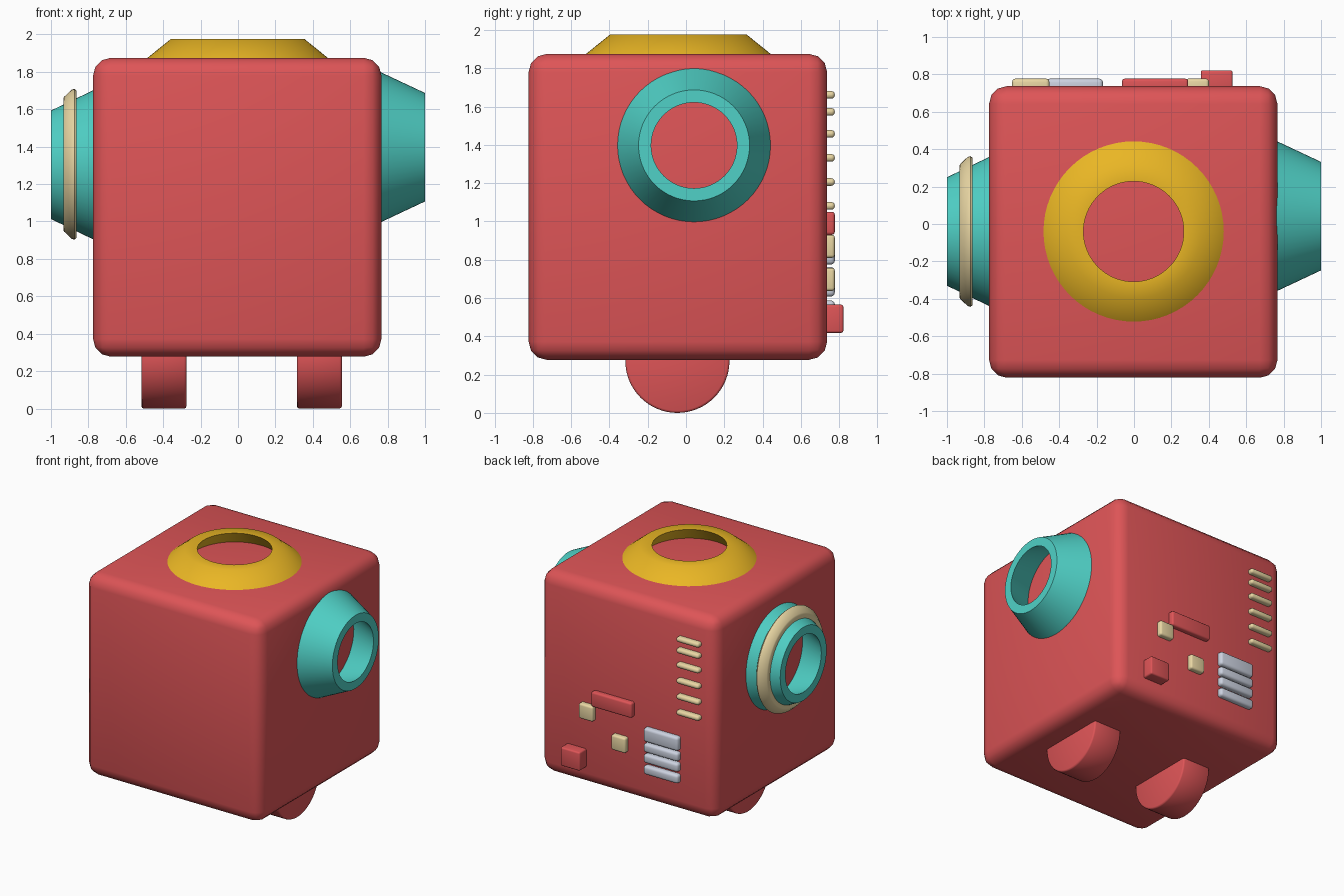
import bpy, bmesh, math
from mathutils import Matrix, Vector

if "Cube" in bpy.data.objects:
    bpy.data.objects.remove(bpy.data.objects["Cube"])


def material(name, rgb):
    m = bpy.data.materials.new(name)
    m.diffuse_color = (*rgb, 1)
    m.use_nodes = True
    m.node_tree.nodes["Principled BSDF"].inputs["Base Color"].default_value = m.diffuse_color
    return m


RED = material("red", (0.73, 0.09, 0.095))
TEAL = material("teal", (0.08, 0.64, 0.57))
GOLD = material("gold", (0.82, 0.47, 0.018))
CREAM = material("cream", (0.82, 0.68, 0.37))
STEEL = material("steel", (0.60, 0.64, 0.74))


def finish(bm, name, mat, angle=40):
    bmesh.ops.recalc_face_normals(bm, faces=bm.faces)
    me = bpy.data.meshes.new(name)
    bm.to_mesh(me)
    bm.free()
    me.materials.append(mat)
    ob = bpy.data.objects.new(name, me)
    bpy.context.collection.objects.link(ob)
    bpy.ops.object.select_all(action='DESELECT')
    ob.select_set(True)
    bpy.context.view_layer.objects.active = ob
    bpy.ops.object.shade_smooth_by_angle(angle=math.radians(angle))
    return ob


def box(name, mat, x, y, z, bevel, segments=3):
    """Bevelled box from (min, max) ranges."""
    bm = bmesh.new()
    ranges = (x, y, z)
    size = [b - a for a, b in ranges]
    mid = Vector([(a + b) / 2 for a, b in ranges])
    bmesh.ops.create_cube(bm, size=1, matrix=Matrix.Translation(mid) @ Matrix.Diagonal((*size, 1)))
    bmesh.ops.bevel(bm, geom=bm.edges[:], offset=bevel, segments=segments,
                    profile=0.5, affect='EDGES')
    return finish(bm, name, mat)


def ring(name, mat, profile, centre, axis, angle=40, steps=64):
    """Closed (radius, height) profile spun around an axis."""
    bm = bmesh.new()
    loops = []
    for i in range(steps):
        a = math.tau * i / steps
        loops.append([bm.verts.new((r * math.cos(a), r * math.sin(a), h)) for r, h in profile])
    n = len(profile)
    for i in range(steps):
        p, q = loops[i], loops[(i + 1) % steps]
        for j in range(n):
            k = (j + 1) % n
            bm.faces.new((p[j], q[j], q[k], p[k]))
    turn = Vector((0, 0, 1)).rotation_difference(Vector(axis)).to_matrix().to_4x4()
    bm.transform(Matrix.Translation(centre) @ turn)
    return finish(bm, name, mat, angle)


# Main body
box("body", RED, (-0.775, 0.767), (-0.822, 0.737), (0.277, 1.875), 0.095)

# Collar on top: a hollow shell, softly shaded across its shoulder
ring("top_collar", GOLD, [(0.482, 1.86), (0.482, 1.875), (0.358, 1.975), (0.268, 1.975), (0.345, 1.86)],
     (-0.002, -0.04, 0), (0, 0, 1), 45)

# Side sockets: tapered tubes, wider inside towards the body
ring("right_socket", TEAL, [(0.405, 0.755), (0.29, 1.0), (0.224, 1.0), (0.315, 0.755)],
     (0, 0.042, 1.397), (1, 0, 0))
ring("left_socket", TEAL, [(0.403, 0.765), (0.29, 1.0), (0.224, 1.0), (0.315, 0.765)],
     (0, -0.04, 1.303), (-1, 0, 0))
ring("left_socket_band", CREAM,
     [(0.31, 0.864), (0.395, 0.864), (0.403, 0.875), (0.398, 0.89), (0.36, 0.93), (0.35, 0.934), (0.31, 0.934)],
     (0, -0.04, 1.306), (-1, 0, 0))

# Rounded feet
for side, x in (("left", -0.396), ("right", 0.435)):
    bm = bmesh.new()
    bmesh.ops.create_cone(bm, cap_ends=True, segments=64, radius1=0.272, radius2=0.272, depth=0.24,
                          matrix=Matrix.Translation((x, -0.045, 0.272)) @ Matrix.Rotation(math.pi / 2, 4, 'Y'))
    rims = [e for e in bm.edges if abs(e.verts[0].co.x - e.verts[1].co.x) < 1e-5]
    bmesh.ops.bevel(bm, geom=rims, offset=0.012, segments=2, profile=0.5, affect='EDGES')
    finish(bm, side + "_foot", RED, 60)

# Back panel details
FLAT = (0.70, 0.777)
for i, z in enumerate((1.661, 1.572, 1.457, 1.332, 1.206, 1.081)):
    box(f"vent_bar_{i + 1}", CREAM, (-0.652, -0.452), FLAT, (z - 0.02, z + 0.02), 0.018)
for i, (z, h) in enumerate(((0.83, 0.11), (0.727, 0.07), (0.643, 0.07), (0.552, 0.07))):
    box(f"grille_slat_{i + 1}", STEEL, (-0.47, -0.166), FLAT, (z - h / 2, z + h / 2), 0.02)
box("long_button", RED, (-0.064, 0.29), FLAT, (0.93, 1.05), 0.015)
box("upper_button", CREAM, (0.275, 0.4), FLAT, (0.81, 0.93), 0.015)
box("lower_button", CREAM, (-0.01, 0.115), FLAT, (0.637, 0.757), 0.015)
box("square_knob", RED, (0.357, 0.527), (0.70, 0.822), (0.418, 0.565), 0.012)
